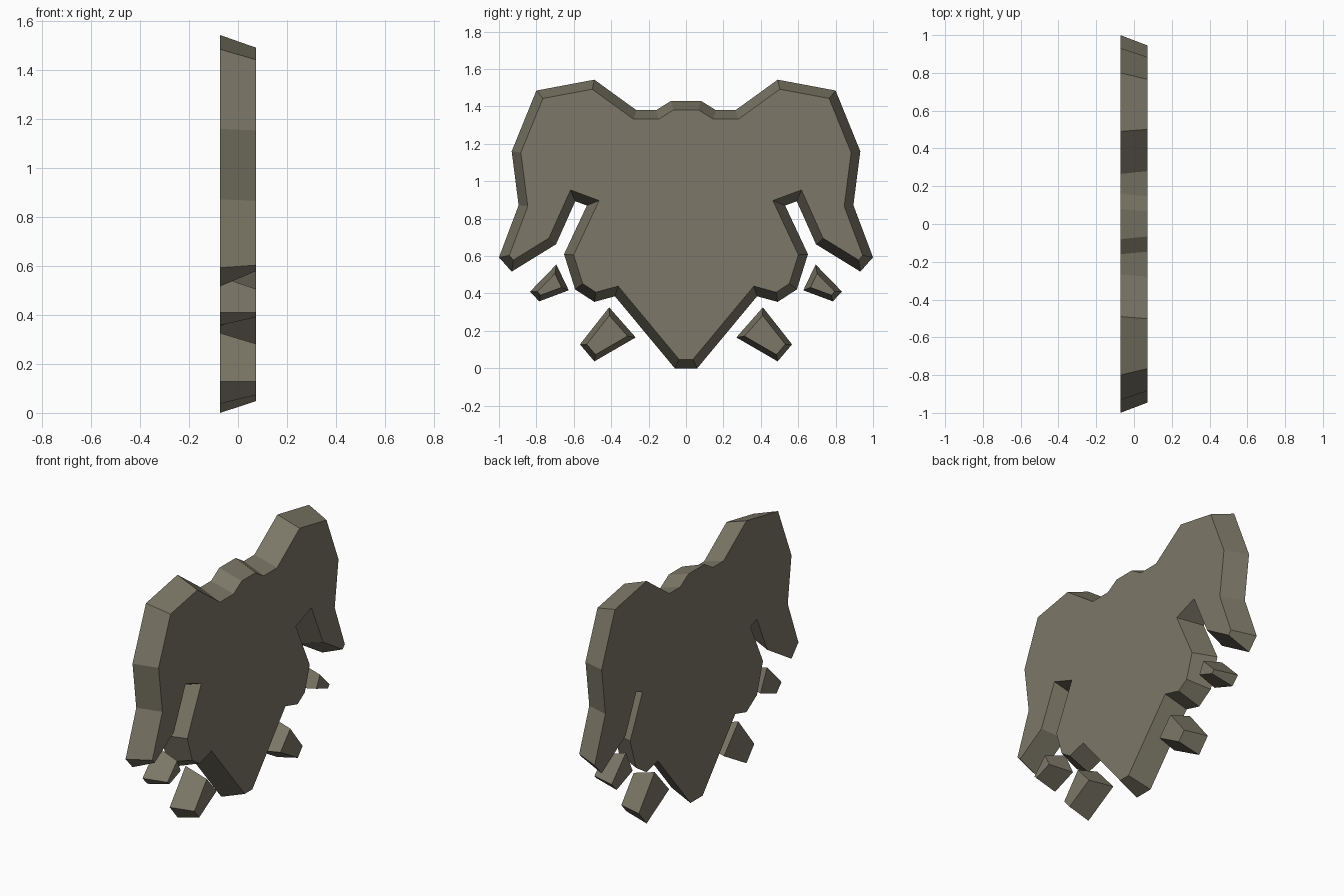
import bpy, bmesh
from mathutils import Vector

if "Cube" in bpy.data.objects:
    bpy.data.objects.remove(bpy.data.objects["Cube"])

DEPTH = 0.0725  # half thickness along x

stone = bpy.data.materials.new("grey_brown_stone")
stone.diffuse_color = (0.2, 0.185, 0.135, 1)
stone.use_nodes = True
stone.node_tree.nodes["Principled BSDF"].inputs["Base Color"].default_value = stone.diffuse_color


def inset(points, dist):
    """Move every edge of a closed outline inward by dist (mitred corners)."""
    pts = [Vector(p) for p in points]
    n = len(pts)
    area = sum(pts[i].x * pts[(i + 1) % n].y - pts[(i + 1) % n].x * pts[i].y
               for i in range(n))
    sign = 1 if area > 0 else -1
    out = []
    for i in range(n):
        a = (pts[i] - pts[i - 1]).normalized()
        b = (pts[(i + 1) % n] - pts[i]).normalized()
        na = Vector((-a.y, a.x)) * sign
        nb = Vector((-b.y, b.x)) * sign
        out.append(pts[i] + (na + nb) * dist / (1 + na.dot(nb)))
    return out


def slab(name, outline, dist):
    """Flat slab: full outline at -x, inset outline at +x."""
    bm = bmesh.new()
    back = [bm.verts.new((-DEPTH, y, z)) for y, z in outline]
    front = [bm.verts.new((DEPTH, p.x, p.y)) for p in inset(outline, dist)]
    bm.faces.new(back)
    bm.faces.new(front)
    n = len(back)
    for i in range(n):
        j = (i + 1) % n
        bm.faces.new((back[i], back[j], front[j], front[i]))
    bmesh.ops.recalc_face_normals(bm, faces=bm.faces)
    mesh = bpy.data.meshes.new(name)
    bm.to_mesh(mesh)
    bm.free()
    mesh.materials.append(stone)
    obj = bpy.data.objects.new(name, mesh)
    bpy.context.collection.objects.link(obj)


# Main plate: half outline (y, z) from top middle round to the bottom point
half = [(0.08, 1.43), (0.16, 1.38), (0.265, 1.38), (0.49, 1.543),
        (0.80, 1.485), (0.932, 1.16), (0.895, 0.872), (1.0, 0.593),
        (0.932, 0.517), (0.695, 0.663), (0.592, 0.893), (0.53, 0.87),
        (0.652, 0.61), (0.593, 0.422), (0.49, 0.355), (0.38, 0.385),
        (0.06, 0.0)]
slab("main_plate", half + [(-y, z) for y, z in reversed(half)], 0.048)

# Loose shards below the plate, mirrored in y
shards = {
    "small_shard": [(0.693, 0.555), (0.627, 0.417), (0.785, 0.358), (0.834, 0.41)],
    "large_shard": [(0.411, 0.326), (0.269, 0.165), (0.49, 0.037), (0.567, 0.128)],
}
for name, pts in shards.items():
    for side, s in (("right", 1), ("left", -1)):
        slab(f"{name}_{side}", [(y * s, z) for y, z in pts], 0.028)
